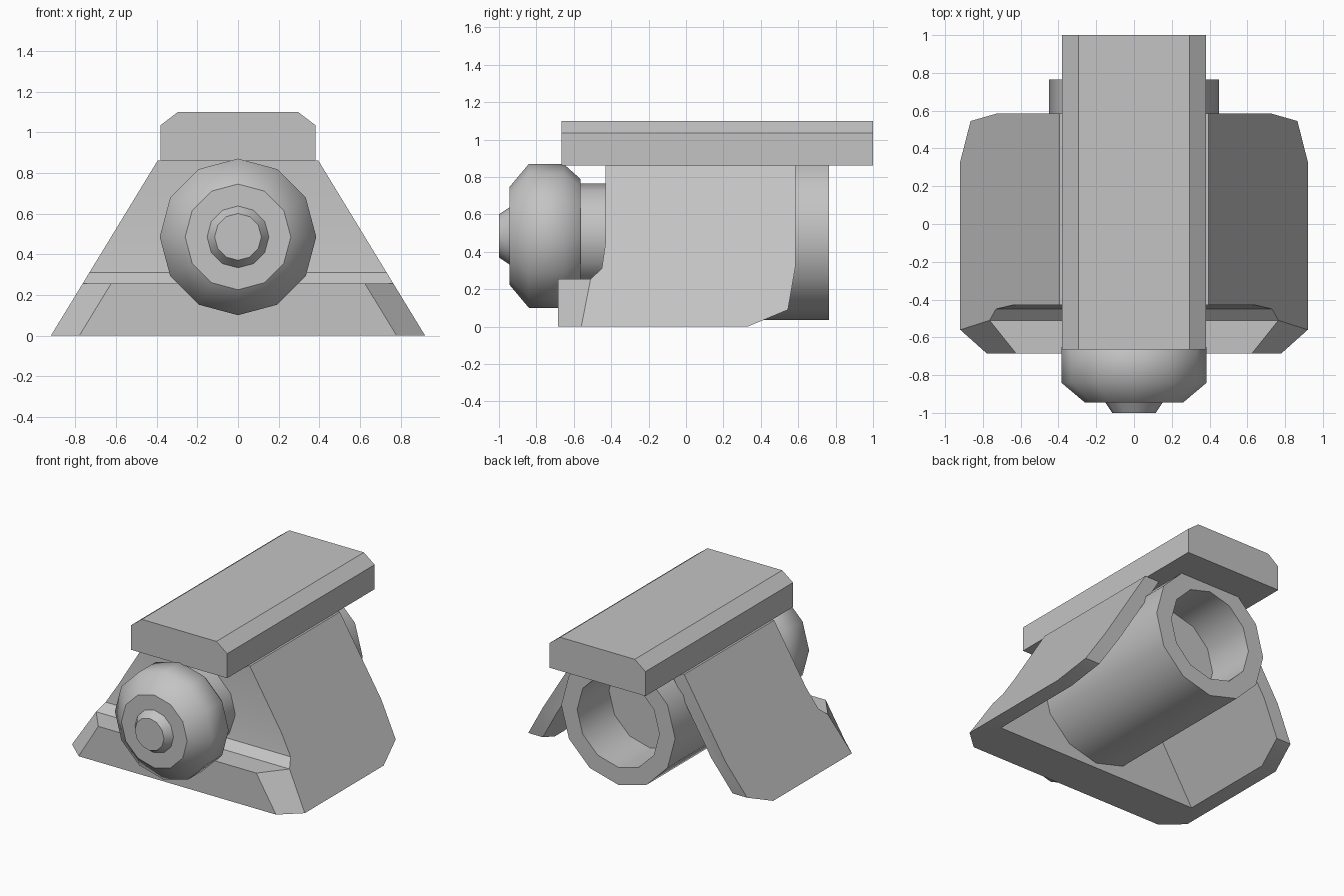
import bpy, bmesh, math

cube = bpy.data.objects.get("Cube")
if cube:
    bpy.data.objects.remove(cube, do_unlink=True)

grey = bpy.data.materials.new("plain_grey")
grey.use_nodes = True
colour = (0.55, 0.55, 0.55, 1)
grey.diffuse_color = colour
grey.node_tree.nodes["Principled BSDF"].inputs["Base Color"].default_value = colour

AXIS_Z = 0.485
SIDES = 12


def finish(name, bm):
    bmesh.ops.recalc_face_normals(bm, faces=bm.faces)
    mesh = bpy.data.meshes.new(name)
    bm.to_mesh(mesh)
    bm.free()
    mesh.materials.append(grey)
    obj = bpy.data.objects.new(name, mesh)
    bpy.context.collection.objects.link(obj)
    return obj


def lathe(name, rings):
    """Turn (y, radius) rings around the long axis; only flat discs get sharp rims."""
    bm = bmesh.new()
    loops = []
    for y, r in rings:
        angles = [math.tau * i / SIDES for i in range(SIDES)]
        loops.append([bm.verts.new((r * math.sin(a), y, AXIS_Z + r * math.cos(a)))
                      for a in angles])
    for a, b in zip(loops, loops[1:]):
        for i in range(SIDES):
            j = (i + 1) % SIDES
            bm.faces.new((a[i], a[j], b[j], b[i]))
    bm.faces.new(loops[0])
    bm.faces.new(loops[-1])
    bm.normal_update()
    flat = {f for f in bm.faces if abs(f.normal.y) > 0.99}
    for f in bm.faces:
        f.smooth = f not in flat
    for e in bm.edges:
        e.smooth = not any(f in flat for f in e.link_faces)
    return finish(name, bm)


def spanned(name, points, caps):
    """Bridge a (y, z, half width) outline across x and close both ends."""
    bm = bmesh.new()
    left = [bm.verts.new((w, y, z)) for y, z, w in points]
    right = [bm.verts.new((-w, y, z)) for y, z, w in points]
    n = len(points)
    for i in range(n):
        j = (i + 1) % n
        bm.faces.new((left[i], left[j], right[j], right[i]))
    for side in (left, right):
        for cap in caps:
            bm.faces.new([side[i] for i in cap])
    return finish(name, bm)


def slope(z, inset=0.0):
    return 0.92 - 0.61 * z - inset


# Tent-shaped stand: front wall with filleted ledge, chamfered corners, two legs
outline = [(-0.43, 0.86), (-0.43, 0.45), (-0.45, 0.31), (-0.51, 0.255),
           (-0.685, 0.255), (-0.685, 0), (-0.56, 0),
           (0.33, 0), (0.545, 0.09), (0.585, 0.32), (0.585, 0.86)]
points = [(y, z, slope(z, 0.14 if y < -0.6 else 0)) for y, z in outline]
stand = spanned("stand", points, [(3, 4, 5, 6), (0, 1, 2, 3, 6, 7, 8, 9, 10)])

# Hollow between the legs, open below and behind
hollow_outline = [(-0.38, -0.2), (1.2, -0.2), (1.2, 1.1), (-0.38, 1.1)]
hollow = spanned("hollow_cutter", [(y, z, slope(z, 0.115)) for y, z in hollow_outline],
                 [(0, 1, 2, 3)])
cut = stand.modifiers.new("hollow", 'BOOLEAN')
cut.operation = 'DIFFERENCE'
cut.solver = 'EXACT'
cut.object = hollow
bpy.context.view_layer.objects.active = stand
stand.select_set(True)
bpy.ops.object.modifier_apply(modifier=cut.name)
bpy.data.objects.remove(hollow, do_unlink=True)
bpy.ops.object.shade_smooth_by_angle(angle=math.radians(25))

# Top rail with chamfered long edges
Y0, Y1 = -0.665, 1.0
rail_section = [(0.86, 0.38), (1.035, 0.38), (1.10, 0.295)]
bm = bmesh.new()
section = [(w, z) for z, w in rail_section] + [(-w, z) for z, w in reversed(rail_section)]
face = bm.faces.new([bm.verts.new((x, Y0, z)) for x, z in section])
ext = bmesh.ops.extrude_face_region(bm, geom=[face])
moved = [v for v in ext["geom"] if isinstance(v, bmesh.types.BMVert)]
bmesh.ops.translate(bm, verts=moved, vec=(0, Y1 - Y0, 0))
finish("top_rail", bm)

# Rear tube with a blind bore
lathe("rear_tube", [(-0.4, 0.45), (0.765, 0.45), (0.765, 0.325), (0.405, 0.325)])

# Front knob: small tip, bulging body and neck
lathe("front_knob", [(-1.0, 0.115), (-0.945, 0.152), (-0.945, 0.26), (-0.84, 0.385),
                     (-0.655, 0.385), (-0.565, 0.305), (-0.565, 0.28), (-0.4, 0.28)])
